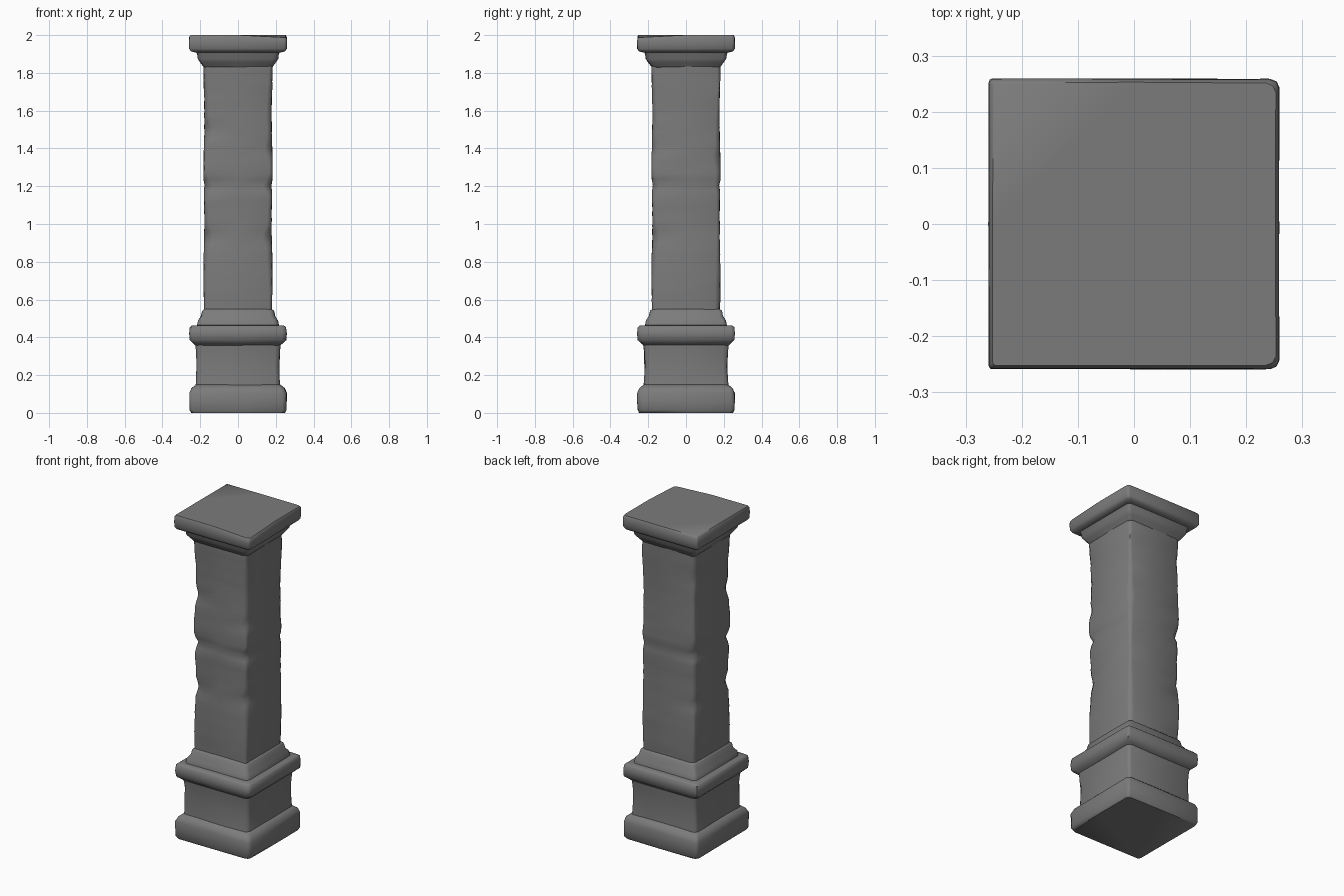
import bpy, bmesh, math, random
from mathutils import Vector

random.seed(4)
if "Cube" in bpy.data.objects:
    bpy.data.objects.remove(bpy.data.objects["Cube"])

stone = bpy.data.materials.new("grey_stone")
stone.use_nodes = True
stone.diffuse_color = (0.2, 0.2, 0.2, 1)
stone.node_tree.nodes["Principled BSDF"].inputs["Base Color"].default_value = (0.2, 0.2, 0.2, 1)

CORNERS = [(1, -1), (1, 1), (-1, 1), (-1, -1)]
# chips in the shaft edges: corner number, height, depth
CHIPS = [(3, 1.5, .04), (3, 1.2, .04), (3, .93, .035), (0, 1.4, .02), (0, 1.2, .03),
         (0, .93, .025), (2, 1.22, .025), (2, .9, .02), (2, 1.68, .015), (1, 1.35, .012)]


def section(half, z, wear):
    """Square ring with worn corners and a middle point on every side."""
    ring = []
    for i, (sx, sy) in enumerate(CORNERS):
        r = wear(i, z)
        # the ring runs anticlockwise, so odd corners swap their two ends
        ends = [Vector((sx * (half - r), sy * half, z)), Vector((sx * half, sy * (half - r), z))]
        if i % 2:
            ends.reverse()
        mid = Vector((sx * (half - r * .32), sy * (half - r * .32), z))
        nx, ny = CORNERS[(i + 1) % 4]
        side = Vector(((sx + nx) / 2 * half, (sy + ny) / 2 * half, z))
        ring += [ends[0], mid, ends[1], side]
    return ring


def loft(name, profile, wear, jitter=0.0):
    bm = bmesh.new()
    rings = []
    for half, z in profile:
        ring = section(half, z, wear)
        for p in ring:
            p.x += random.uniform(-jitter, jitter)
            p.y += random.uniform(-jitter, jitter)
        rings.append([bm.verts.new(p) for p in ring])
    for a, b in zip(rings, rings[1:]):
        n = len(a)
        for i in range(n):
            j = (i + 1) % n
            bm.faces.new((a[i], a[j], b[j], b[i]))
    bm.faces.new(rings[0][::-1])
    bm.faces.new(rings[-1])
    bmesh.ops.recalc_face_normals(bm, faces=bm.faces)
    mesh = bpy.data.meshes.new(name)
    bm.to_mesh(mesh)
    bm.free()
    mesh.materials.append(stone)
    ob = bpy.data.objects.new(name, mesh)
    bpy.context.collection.objects.link(ob)
    bpy.ops.object.select_all(action='DESELECT')
    ob.select_set(True)
    bpy.context.view_layer.objects.active = ob
    bpy.ops.object.shade_smooth_by_angle(angle=math.radians(50))
    return ob


def soft(i, z):
    return (.024, .018, .02, .016)[i]


def chipped(i, z):
    r = .022 + .006 * math.sin(z * 9 + i * 2)
    for corner, height, depth in CHIPS:
        if corner == i:
            r += depth * max(0, 1 - abs(z - height) / .06)
    return r


# foot slab, pedestal block and its moulding
loft("foot_slab", [(.247, 0), (.256, .015), (.257, .06), (.257, .105), (.247, .13), (.222, .15)], soft, .002)
loft("pedestal_block", [(.224, .13), (.221, .18), (.219, .25), (.221, .32), (.226, .37)], soft, .002)
loft("pedestal_moulding", [(.222, .355), (.238, .37), (.255, .385), (.258, .42), (.255, .453), (.245, .462),
                           (.216, .464), (.211, .49), (.196, .512), (.19, .54), (.178, .55)], soft, .0015)

# worn shaft with a shallow joint part way up
shaft = []
steps = 43
for k in range(steps + 1):
    z = .53 + 1.32 * k / steps
    joint = .007 * max(0, 1 - abs(z - 1.2) / .03)
    shaft.append((.18 + .0025 * math.sin(z * 11) - joint, z))
loft("shaft", shaft, chipped, .0015)

# capital: flared neck under a thick square slab
loft("capital_neck", [(.178, 1.825), (.187, 1.838), (.2, 1.855), (.213, 1.875), (.216, 1.9), (.225, 1.915)], soft, .001)
cap = loft("cap_slab", [(.226, 1.908), (.249, 1.914), (.258, 1.928), (.259, 1.96), (.258, 1.99), (.252, 2.0)],
           lambda i, z: .016 if i < 2 else .006, .001)
# the front corner of the cap is slightly worn down
for v in cap.data.vertices:
    if v.co.z > 1.98 and v.co.x > .2 and v.co.y < -.2:
        v.co.z -= .012
